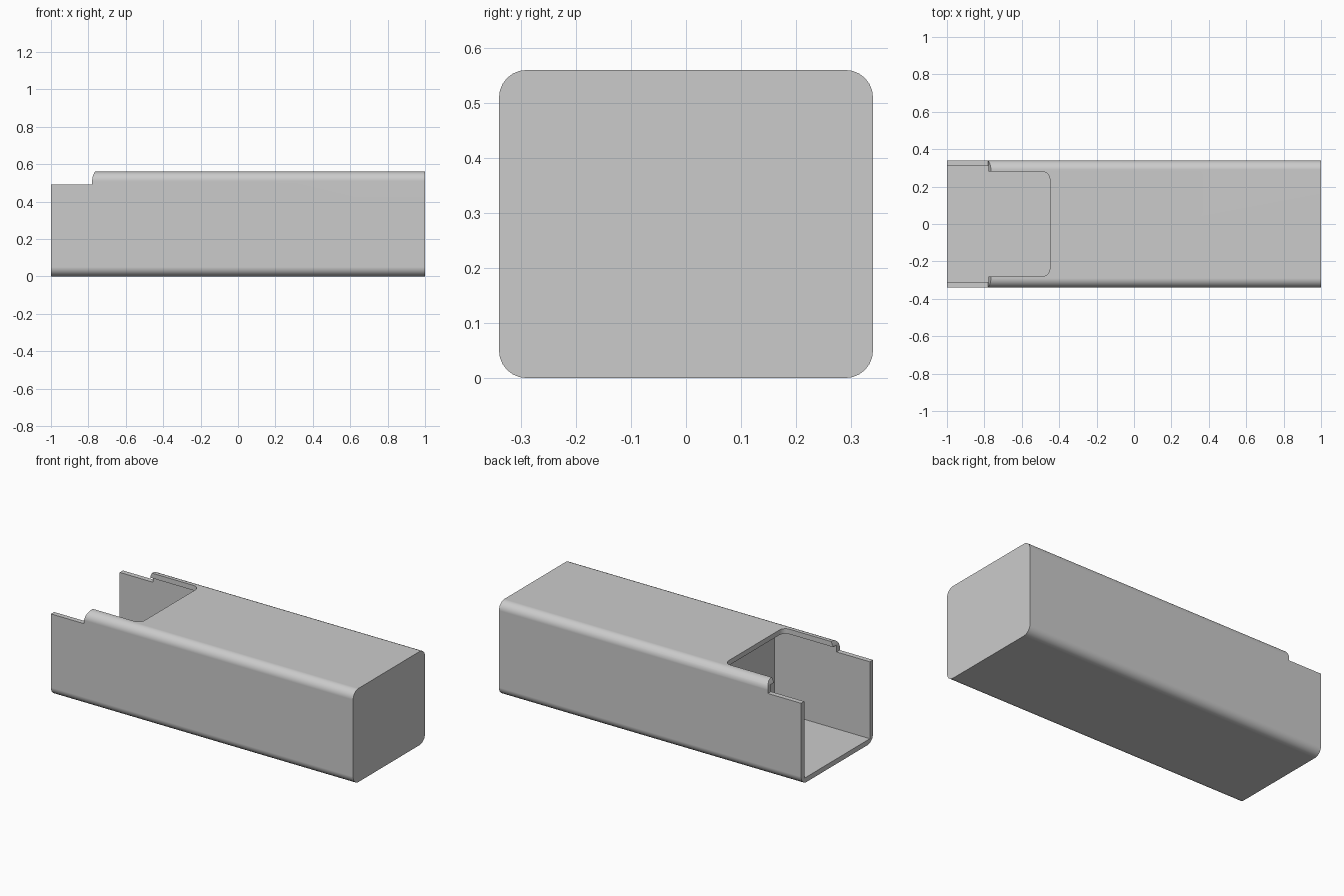
import bpy
import bmesh
import math
from mathutils import Vector

cube = bpy.data.objects.get("Cube")
if cube:
    bpy.data.objects.remove(cube, do_unlink=True)

HALF_LENGTH, HALF_WIDTH, HEIGHT = 1.0, 0.34, 0.56
WALL, CORNER = 0.03, 0.05
CAVITY_END = -0.37

grey = bpy.data.materials.new("plain grey")
grey.use_nodes = True
colour = (0.6, 0.6, 0.6, 1)
grey.diffuse_color = colour
grey.node_tree.nodes["Principled BSDF"].inputs["Base Color"].default_value = colour


def rounded_rect(a0, a1, b0, b1, radius, steps=6):
    """Outline of a rectangle with rounded corners."""
    corners = [(a1 - radius, b1 - radius), (a0 + radius, b1 - radius),
               (a0 + radius, b0 + radius), (a1 - radius, b0 + radius)]
    points = []
    for i, (a, b) in enumerate(corners):
        for s in range(steps + 1):
            t = math.pi / 2 * (i + s / steps)
            points.append((a + radius * math.cos(t), b + radius * math.sin(t)))
    return points


def prism(name, outline, place, lo, hi):
    """Extrude an outline between two depths; place maps (a, b, depth) to xyz."""
    bm = bmesh.new()
    face = bm.faces.new([bm.verts.new(place(a, b, lo)) for a, b in outline])
    new = bmesh.ops.extrude_face_region(bm, geom=[face])["geom"]
    shift = Vector(place(0, 0, hi)) - Vector(place(0, 0, lo))
    bmesh.ops.translate(bm, vec=shift,
                        verts=[v for v in new if isinstance(v, bmesh.types.BMVert)])
    bmesh.ops.recalc_face_normals(bm, faces=bm.faces)
    mesh = bpy.data.meshes.new(name)
    bm.to_mesh(mesh)
    bm.free()
    mesh.materials.append(grey)
    obj = bpy.data.objects.new(name, mesh)
    bpy.context.collection.objects.link(obj)
    return obj


def along_x(a, b, d):
    return (d, a, b)


def along_y(a, b, d):
    return (a, d, b)


def along_z(a, b, d):
    return (a, b, d)


# Long housing with rounded lengthwise edges
housing = prism("housing", rounded_rect(-HALF_WIDTH, HALF_WIDTH, 0, HEIGHT, CORNER),
                along_x, -HALF_LENGTH, HALF_LENGTH)

# Pocket reaching in from the open end
inner = HALF_WIDTH - WALL
pocket = prism("pocket_cutter",
               [(-inner, WALL), (inner, WALL), (inner, HEIGHT - WALL), (-inner, HEIGHT - WALL)],
               along_x, -1.2, CAVITY_END)

# Round-cornered slot through the top
slot = prism("slot_cutter", rounded_rect(-1.2, -0.45, -0.28, 0.28, 0.04),
             along_z, 0.3, 0.8)

# Lowered side walls at the open end, with a curved shoulder
step = prism("step_cutter",
             [(-1.2, 0.49), (-0.78, 0.49), (-0.78, 0.515), (-0.776, 0.537),
              (-0.765, 0.56), (-0.765, 0.8), (-1.2, 0.8)],
             along_y, -0.6, 0.6)

bpy.ops.object.select_all(action="DESELECT")
housing.select_set(True)
bpy.context.view_layer.objects.active = housing
for cutter in (pocket, slot, step):
    cutter.hide_render = True
    cut = housing.modifiers.new(cutter.name, "BOOLEAN")
    cut.operation = "DIFFERENCE"
    cut.solver = "EXACT"
    cut.object = cutter
    bpy.ops.object.modifier_apply(modifier=cut.name)
    bpy.data.objects.remove(cutter, do_unlink=True)

# Soft shading on the fillets, crisp flats
bpy.ops.object.shade_smooth_by_angle(angle=math.radians(30))
weighted = housing.modifiers.new("even_flats", "WEIGHTED_NORMAL")
weighted.keep_sharp = True
